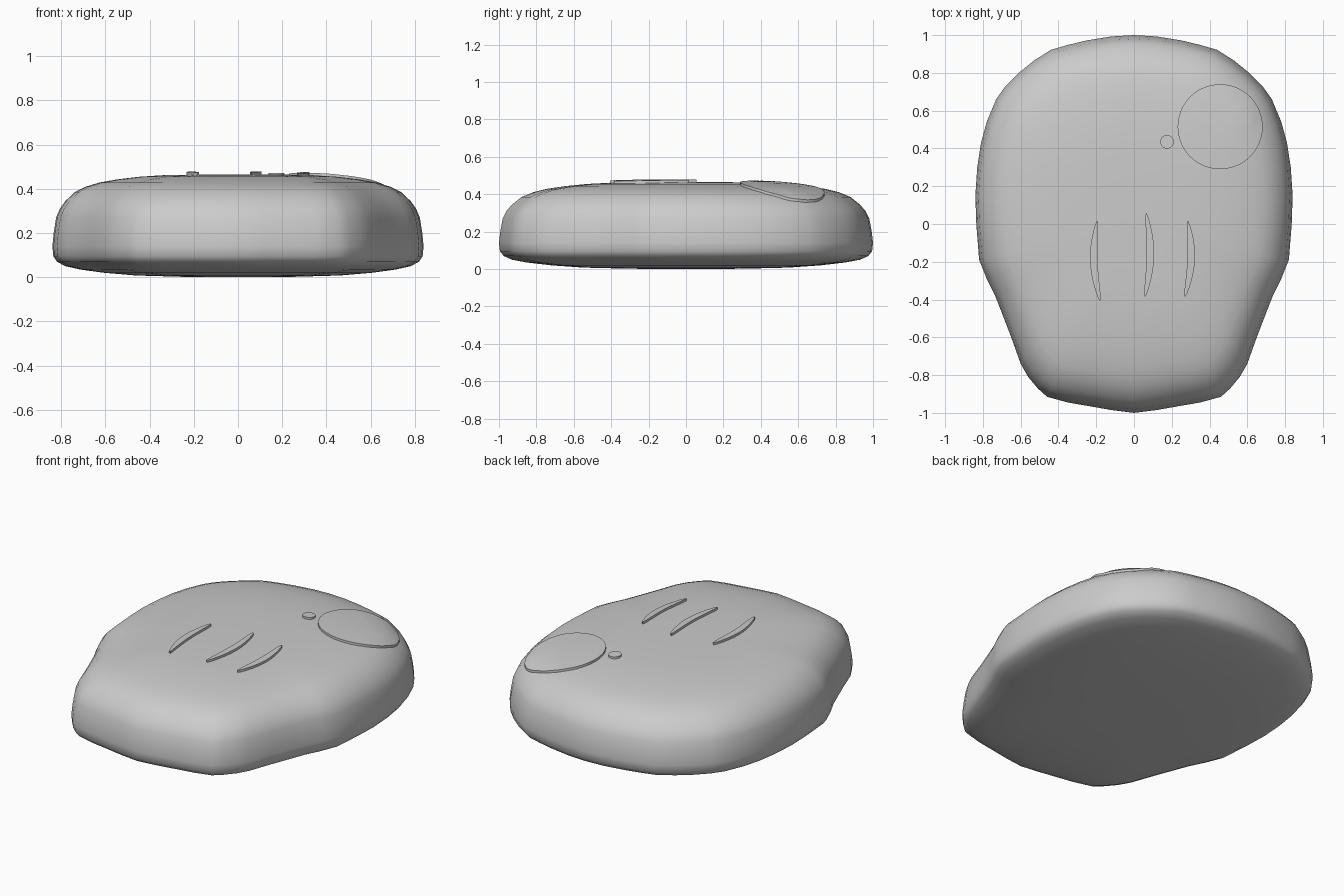
import bpy, bmesh, math
from mathutils import Vector
from mathutils.bvhtree import BVHTree

if "Cube" in bpy.data.objects:
    bpy.data.objects.remove(bpy.data.objects["Cube"])


def add_object(name, bm):
    bmesh.ops.recalc_face_normals(bm, faces=bm.faces)
    me = bpy.data.meshes.new(name)
    bm.to_mesh(me)
    bm.free()
    me.polygons.foreach_set("use_smooth", [True] * len(me.polygons))
    ob = bpy.data.objects.new(name, me)
    bpy.context.collection.objects.link(ob)
    return ob


# Slab: mirrored outline lofted through rounded, scaled rings
half = [(0, 1), (.12, .993), (.25, .972), (.35, .948), (.44, .922), (.53, .865),
        (.61, .80), (.68, .73), (.73, .66), (.78, .54), (.81, .43), (.83, .3),
        (.84, .15), (.835, 0), (.82, -.19), (.78, -.29), (.735, -.38), (.70, -.47),
        (.65, -.60), (.60, -.74), (.56, -.81), (.51, -.87), (.46, -.915),
        (.35, -.945), (.25, -.962), (.12, -.985), (0, -1)]
outline = half + [(-x, y) for x, y in half[-2:0:-1]]
rings = [(.3, 0.002), (.55, .008), (.72, .02), (.85, .035), (.93, .05), (.975, .07),
         (.995, .095), (1, .14), (.993, .20), (.98, .27), (.96, .31), (.93, .345),
         (.88, .385), (.82, .41), (.75, .428), (.65, .443), (.53, .455), (.4, .462), (.2, .465)]
bm = bmesh.new()
loops = [[bm.verts.new((x * s, y * s, z)) for x, y in outline] for s, z in rings]
n = len(outline)
for a, b in zip(loops, loops[1:]):
    for i in range(n):
        bm.faces.new((a[i], a[(i + 1) % n], b[(i + 1) % n], b[i]))
for loop, z in ((loops[0], 0), (loops[-1], .466)):
    c = bm.verts.new((0, 0, z))
    for i in range(n):
        bm.faces.new((loop[i], loop[(i + 1) % n], c))
bmesh.ops.recalc_face_normals(bm, faces=bm.faces)
surface = BVHTree.FromBMesh(bm)
add_object("slab", bm)


def on_top(x, y, lift):
    hit = surface.ray_cast(Vector((x, y, 2)), Vector((0, 0, -1)))[0]
    return Vector((x, y, hit.z + lift))


# Round spots hugging the top surface
def spot(name, cx, cy, r, lift, seg=48, steps=6):
    bm = bmesh.new()
    center = bm.verts.new(on_top(cx, cy, lift))
    prev = None
    for k in range(1, steps + 2):
        rr = r * min(k, steps) / steps
        h = lift if k <= steps else -.01
        ring = []
        for i in range(seg):
            a = 2 * math.pi * i / seg
            ring.append(bm.verts.new(on_top(cx + rr * math.cos(a), cy + rr * math.sin(a), h)))
        for i in range(seg):
            j = (i + 1) % seg
            if prev:
                bm.faces.new((prev[i], ring[i], ring[j], prev[j]))
            else:
                bm.faces.new((center, ring[i], ring[j]))
        prev = ring
    ob = add_object(name, bm)
    ob.data.set_sharp_from_angle(angle=math.radians(50))


spot("large_spot", .456, .515, .225, .014)
spot("small_spot", .175, .435, .036, .012, 24, 2)


# Thin curved marks, tapered at both ends
def mark(name, p0, p1, bow, width=.04, steps=20):
    bm = bmesh.new()
    prev = None
    for k in range(steps + 1):
        t = k / steps
        arc = math.sin(math.pi * t)
        x = p0[0] + (p1[0] - p0[0]) * t + bow * arc
        y = p0[1] + (p1[1] - p0[1]) * t
        w = width / 2 * (.12 + .88 * arc ** .6)
        row = [bm.verts.new(on_top(x + d * w, y, h))
               for d, h in ((-1, -.01), (-1, .014), (1, .014), (1, -.01))]
        if prev:
            for i in range(3):
                bm.faces.new((prev[i], row[i], row[i + 1], prev[i + 1]))
        prev = row
    ob = add_object(name, bm)
    ob.data.set_sharp_from_angle(angle=math.radians(50))


mark("left_mark", (-.195, .015), (-.18, -.405), -.025)
mark("middle_mark", (.065, .055), (.058, -.385), .025)
mark("right_mark", (.285, .015), (.27, -.385), .025)
